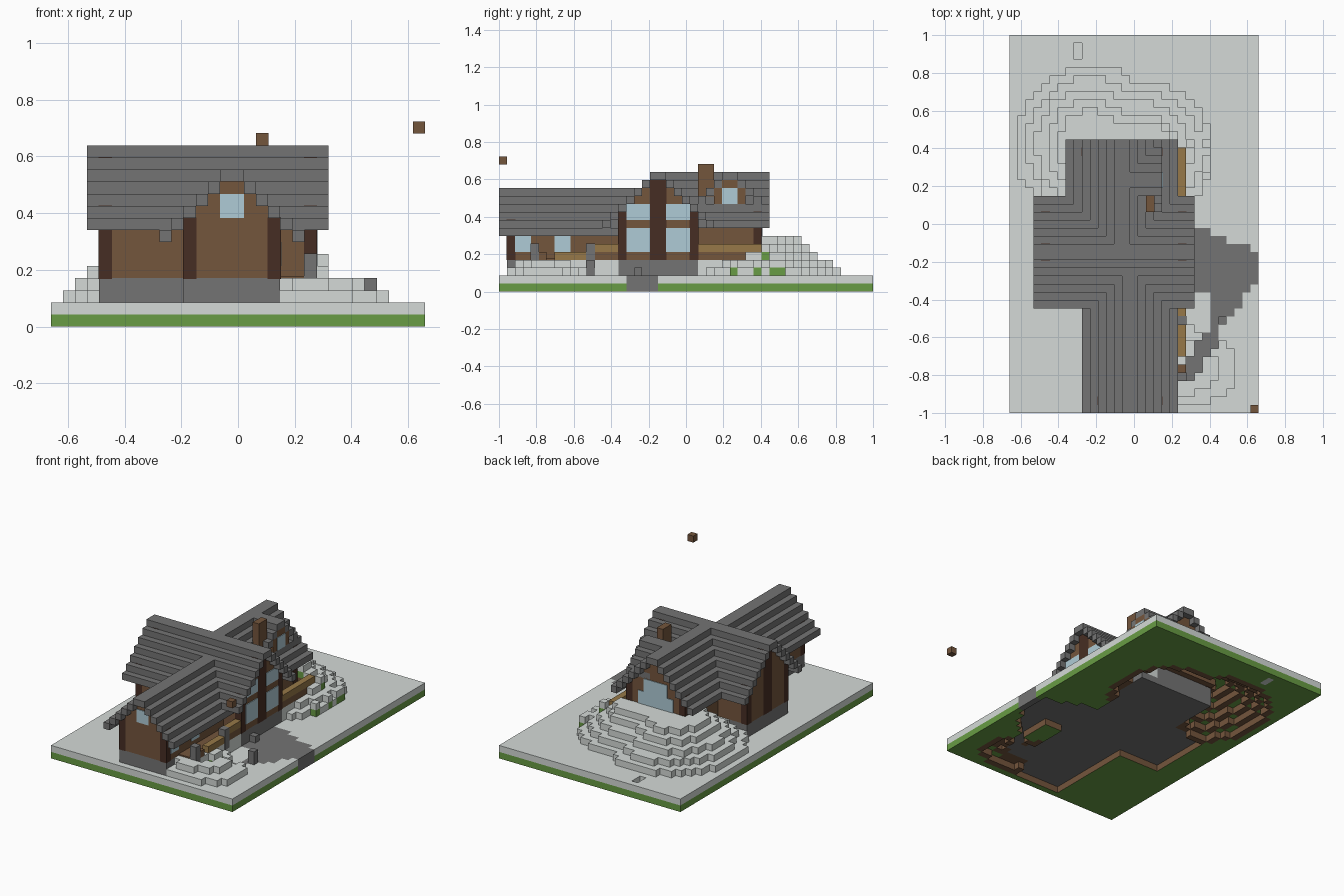
import bpy, bmesh, math
from mathutils import Vector

if "Cube" in bpy.data.objects:
    bpy.data.objects.remove(bpy.data.objects["Cube"])

U = 2 / 47                      # one block
NX, NY = 31, 47                 # plot size in blocks


def material(name, rgb):
    m = bpy.data.materials.new(name)
    m.use_nodes = True
    m.diffuse_color = (*rgb, 1)
    node = next(n for n in m.node_tree.nodes if n.type == "BSDF_PRINCIPLED")
    node.inputs["Base Color"].default_value = (*rgb, 1)
    node.inputs["Roughness"].default_value = 0.9
    return m


STONE = material("grey stone", (0.175, 0.175, 0.175))
SNOW = material("snow", (0.66, 0.70, 0.68))
GRASS = material("grass", (0.14, 0.335, 0.058))
WOOD = material("brown planks", (0.175, 0.092, 0.046))
DARK = material("dark timber", (0.062, 0.027, 0.017))
GLASS = material("window glass", (0.43, 0.60, 0.67))
TAN = material("tan wood", (0.31, 0.19, 0.065))


def finish(name, bm, mats):
    me = bpy.data.meshes.new(name)
    bm.to_mesh(me)
    bm.free()
    for m in mats:
        me.materials.append(m)
    ob = bpy.data.objects.new(name, me)
    bpy.context.scene.collection.objects.link(ob)


def boxes(name, mat, ranges, grow=0.0):
    """Blocks given as (x0, x1, y0, y1, z0, z1) in block units."""
    bm = bmesh.new()
    for x0, x1, y0, y1, z0, z1 in ranges:
        lo = Vector((x0 - NX / 2, y0 - NY / 2, z0)) * U - Vector((grow,) * 3)
        hi = Vector((x1 - NX / 2, y1 - NY / 2, z1)) * U + Vector((grow,) * 3)
        cube = bmesh.ops.create_cube(bm, size=1)["verts"]
        for v in cube:
            v.co = [(a + b) / 2 + c * (b - a) for a, b, c in zip(lo, hi, v.co)]
    finish(name, bm, [mat])


def span(axis, along, across, z0, z1):
    """Order a range by the axis its length runs along."""
    return (*along, *across, z0, z1) if axis == "x" else (*across, *along, z0, z1)


def gable(name, axis, along, across, eave, wall_along, inset=2, floor=4):
    """Stepped roof over a gabled wall body."""
    a, b = across
    roof, body = [], []
    for k in range((b - a) // 2):
        for c in (a + k, b - k - 1):
            roof.append(span(axis, along, (c, c + 1), eave + k, eave + k + 1))
        if k >= inset:
            low = floor if k == inset else eave + k - 1
            body.append(span(axis, wall_along, (a + k, b - k), low, eave + k))
    boxes(name + "_roof", STONE, roof)
    boxes(name + "_walls", WOOD, body)


# House: main hall, lower front wing, tall back wing
gable("main_hall", "x", (3, 23), (13, 27), 8, (4, 22))
gable("front_wing", "y", (0, 19), (9, 21), 7, (1, 16))
gable("back_wing", "y", (20, 34), (7, 21), 8, (24, 33))

# Stone foundations
boxes("foundation", STONE, [(4, 22, 15, 25, 2, 4), (11, 19, 1, 15, 2, 4),
                            (9, 19, 25, 33, 2, 4)])
boxes("path_stones", STONE, [(22, 23, 17, 18, 2, 3), (26, 27, 11, 12, 2, 4)])

# Dark timber posts
posts = [(x, x + 1, y, y + 1, 4, 10) for x in (4, 21) for y in (15, 24)]
posts += [(x, x + 1, 1, 2, 4, 9) for x in (11, 18)]
posts += [(x, x + 1, 32, 33, 4, 10) for x in (9, 18)]
posts += [(x, x + 1, 19, 21, 4, 14) for x in (4, 21)]
boxes("timber_posts", DARK, posts, 0.002)

# Windows as thin plates on the walls
T = 0.1
panes = [(22, 22 + T, y, y + 3, *z) for y in (16, 21) for z in ((5, 8), (9, 11))]
panes += [(19, 19 + T, y, y + 2, 5, 7) for y in (2, 7)]
panes += [(14, 16, 1 - T, 1, 9, 11), (19, 19 + T, 28, 30, 11, 13)]
panes += [(11, 17, 33, 33 + T, 5, 9), (12, 16, 33, 33 + T, 9, 11)]
boxes("windows", GLASS, panes)

# Dormer on the back wing and the chimney
boxes("dormer_walls", WOOD, [(15, 19, 27, 31, 10, 13), (15, 19, 28, 30, 13, 14)])
dormer = [(15, 19, 28, 30, 14, 15)]
for k in (1, 2, 3):
    dormer += [(15, 19, y, y + 1, 14 - k, 15 - k) for y in (28 - k, 29 + k)]
boxes("dormer_roof", STONE, dormer)
boxes("chimney", WOOD, [(17, 18, 25, 27, 12, 16)], 0.001)

# Porches with railings beside both wings
PORCHES = [(4, 15), (25, 33)]
boxes("porch_bases", SNOW, [(19, 22, a, b, 2, 4) for a, b in PORCHES])
boxes("porch_floors", WOOD, [(19, 21, a, b, 4, 4.2) for a, b in PORCHES])
boxes("rail_panels", WOOD, [(21, 22, 12, 15, 4, 5), (21, 22, 25, 33, 4, 5),
                            (21, 22, 5, 6, 4, 5)])
boxes("porch_rails", TAN, [(21, 22, 7, 11, 4, 5), (21, 22, 12, 15, 5, 6),
                           (21, 22, 25, 33, 5, 6)])
boxes("porch_posts", STONE, [(21, 22, 11, 12, 3, 6), (21, 22, 4, 5, 3, 6)], 0.002)

# Lone floating block
boxes("floating_block", WOOD, [(30, 31, 0, 1, 16, 17)])

# Path rows from the front end up to the door: first and last column
rows = [(22, 23), (22, 24), (22, 24), (23, 25), (23, 26), (24, 26), (25, 26),
        (25, 27), (25, 28), (25, 29), (25, 29), (22, 30), (22, 31), (22, 31),
        (22, 31), (22, 31), (22, 30), (22, 27), (22, 25)]
path = {(i, j) for j, (a, b) in enumerate(rows, 4) for i in range(a, b)}


def paved(i, j):
    """Columns with a flat stone floor: path, house and porches."""
    return ((i, j) in path or 4 <= i < 22 and 15 <= j < 25
            or 11 <= i < 19 and 1 <= j < 15 or 9 <= i < 19 and 25 <= j < 33
            or 19 <= i < 22 and any(a <= j < b for a, b in PORCHES))


def mound(x, y, cx, cy, rx, ry, rate, top):
    r = math.hypot((x - cx) / rx, (y - cy) / ry)
    return min(top, 2 + max(0, math.ceil((1 - r) * rate)))


def height(i, j):
    """Snow height in blocks: two merged hills, a small mound and a pit."""
    if i == 8 and j in (44, 45):
        return 1
    x, y = (i + 0.5 - NX / 2) * U, (j + 0.5 - NY / 2) * U
    return max(mound(x, y, -0.23, 0.42, 0.4, 0.42, 7, 7),
               mound(x, y, 0.04, 0.38, 0.37, 0.37, 7, 7),
               mound(x, y, 0.26, -0.76, 0.28, 0.21, 3, 4))


# Ground blocks: snow over grass, earth only where the slope steps down
cells = {}
for i in range(NX):
    for j in range(NY):
        if paved(i, j):
            cells[i, j, 1] = 0
            if i == NX - 1:
                cells[i, j, 0] = 0
            continue
        h = height(i, j)
        near = [(i + 1, j), (i - 1, j), (i, j + 1), (i, j - 1)]
        slope = any(paved(*n) or height(*n) < h for n in near)
        for depth in (1, 2, 3) if slope else (1, 2):
            if h >= depth:
                cells[i, j, h - depth] = depth

# Grass showing through where the snow is one block higher
for j, k in ((29, 2), (32, 2), (34, 2), (35, 2), (33, 4)):
    i = max(c[0] for c in cells if c[1:] == (j, k))
    cells[i, j, k] = 2
    cells[i, j, k + 1] = 1

bm = bmesh.new()
for (i, j, k), mat in cells.items():
    for axis in range(3):
        for side in (0, 1):
            near = [i, j, k]
            near[axis] += 2 * side - 1
            if tuple(near) in cells:
                continue
            corners = []
            for p, q in ((0, 0), (1, 0), (1, 1), (0, 1)):
                c = [i - NX / 2, j - NY / 2, k]
                c[axis] += side
                c[(axis + 1) % 3] += p
                c[(axis + 2) % 3] += q
                corners.append(bm.verts.new(Vector(c) * U))
            face = bm.faces.new(corners if side else corners[::-1])
            inner = 0 <= near[0] < NX and 0 <= near[1] < NY
            face.material_index = 3 if axis < 2 and k == 0 and inner else mat
bmesh.ops.remove_doubles(bm, verts=bm.verts, dist=0.0001)
finish("ground", bm, [STONE, SNOW, GRASS, WOOD])
